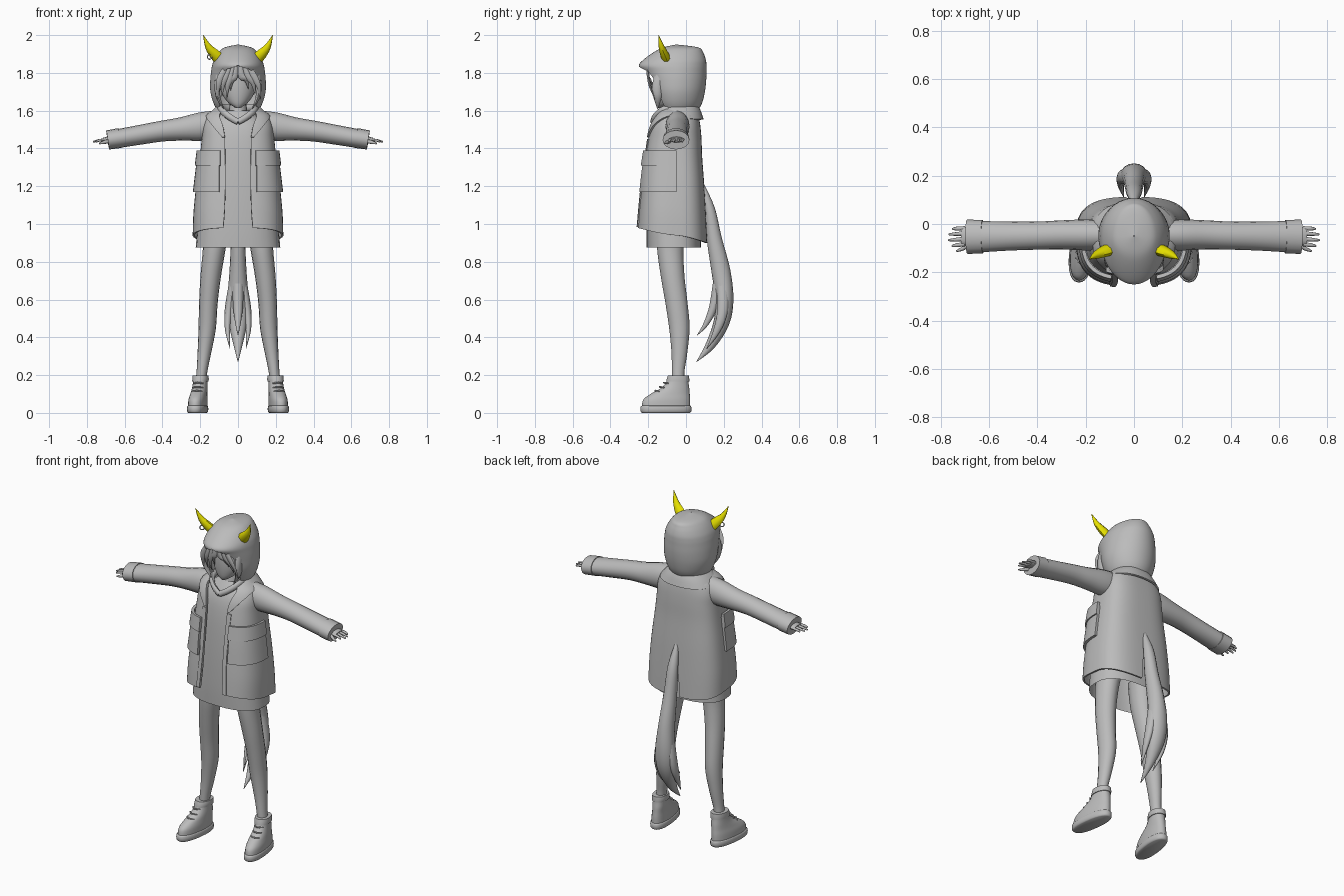
import bpy, bmesh, math
from mathutils import Vector


def material(name, rgb):
    m = bpy.data.materials.new(name)
    m.diffuse_color = (*rgb, 1)
    return m


GREY = material("cloth grey", (0.5, 0.5, 0.5))
YELLOW = material("horn yellow", (0.8, 0.75, 0.0))


def dense(rows, k):
    """Catmull-Rom interpolation of rows of numbers."""
    out = []
    for i in range(len(rows) - 1):
        a, b, c, d = (rows[max(i - 1, 0)], rows[i], rows[i + 1], rows[min(i + 2, len(rows) - 1)])
        for s in range(k):
            t = s / k
            out.append([0.5 * (2 * q + (r - p) * t + (2 * p - 5 * q + 4 * r - w) * t * t
                               + (3 * q - p - 3 * r + w) * t ** 3)
                        for p, q, r, w in zip(a, b, c, d)])
    return out + [list(rows[-1])]


def finish(name, rings, closed, caps, mirror, thick, mat, angle=50):
    bm = bmesh.new()
    grid = [[bm.verts.new(p) for p in ring] for ring in rings]
    n = len(grid[0])
    for a, b in zip(grid, grid[1:]):
        for j in range(n if closed else n - 1):
            k = (j + 1) % n
            bm.faces.new((a[j], a[k], b[k], b[j]))
    if caps:
        bm.faces.new(grid[0][::-1])
        bm.faces.new(grid[-1])
    me = bpy.data.meshes.new(name)
    bm.to_mesh(me)
    bm.free()
    me.materials.append(mat)
    ob = bpy.data.objects.new(name, me)
    bpy.context.collection.objects.link(ob)
    bpy.ops.object.select_all(action='DESELECT')
    ob.select_set(True)
    bpy.context.view_layer.objects.active = ob
    if mirror:
        m = ob.modifiers.new("mirror", 'MIRROR')
        m.use_clip = True
        m.merge_threshold = 0.002
        bpy.ops.object.modifier_apply(modifier=m.name)
    if thick:
        s = ob.modifiers.new("thickness", 'SOLIDIFY')
        s.thickness = thick
        bpy.ops.object.modifier_apply(modifier=s.name)
    bpy.ops.object.shade_smooth_by_angle(angle=math.radians(angle))
    return ob


def sweep(name, rows, n=16, k=4, ref=(1, 0, 0), mirror=True, caps=True, mat=GREY):
    """Oval tube; each row is x, y, z, radius along ref, radius across."""
    rows = dense(rows, k)
    pts = [Vector(r[:3]) for r in rows]
    rings = []
    for i, r in enumerate(rows):
        d = (pts[min(i + 1, len(pts) - 1)] - pts[max(i - 1, 0)]).normalized()
        u = Vector(ref)
        u = (u - d * u.dot(d)).normalized()
        v = d.cross(u)
        rings.append([pts[i] + u * max(r[3], 0.001) * math.cos(2 * math.pi * j / n)
                      + v * max(r[4], 0.001) * math.sin(2 * math.pi * j / n) for j in range(n)])
    return finish(name, rings, True, caps, mirror, 0, mat)


def stack(name, rows, n=28, k=4, power=1.0, caps=True, mirror=False):
    """Level slices; each row is z, x centre, x radius, front y, back y."""
    rings = []
    for z, cx, rx, yf, yb in dense(rows, k):
        ring = []
        for j in range(n):
            a = 2 * math.pi * j / n
            c, s = math.cos(a), math.sin(a)
            ring.append((cx + rx * math.copysign(abs(c) ** power, c),
                         (yf + yb) / 2 + (yb - yf) / 2 * math.copysign(abs(s) ** power, s), z))
        rings.append(ring)
    return finish(name, rings, True, caps, mirror, 0, GREY)


def half_shell(name, rows, n=24, k=4, power=1.0, cy=-0.05, off=0.0, thick=0.01):
    """Mirrored open garment; each row is z, x radius, front y, back y,
    front opening, back slit (negative: end at that x on the front), hem drop."""
    rings = []
    for z, rx, yf, yb, opening, slit, drop in dense(rows, k):
        rx, yf, yb = max(rx, 0.003) + off, yf - off, yb + off

        def ang(x):
            return math.asin(min(1, max(0, x) / rx) ** (1 / power))
        t0 = ang(opening)
        t1 = ang(-slit) if slit < -0.01 else math.pi - ang(slit)
        ring = []
        for j in range(n + 1):
            t = t0 + (t1 - t0) * j / n
            c = math.cos(t)
            reach = (cy - yf) if c > 0 else (yb - cy)
            x = rx * max(0, math.sin(t)) ** power
            ring.append((x if x > 1e-4 else 0, cy - reach * math.copysign(abs(c) ** power, c),
                         z - drop * (1 - c) / 2))
        rings.append(ring)
    return finish(name, rings, False, False, True, thick, GREY)


# Hood with pointed brim
half_shell("hood", [
    (1.595, .105, -.13, .06, .09, 0, 0), (1.64, .13, -.165, .085, .10, 0, 0),
    (1.70, .146, -.19, .10, .11, 0, 0), (1.76, .147, -.21, .107, .10, 0, 0),
    (1.81, .142, -.235, .108, .075, 0, 0), (1.84, .137, -.25, .108, 0, 0, 0),
    (1.87, .127, -.225, .105, 0, 0, 0), (1.91, .102, -.17, .09, 0, 0, 0),
    (1.935, .07, -.12, .065, 0, 0, 0), (1.95, .002, -.052, -.048, 0, 0, 0)], thick=.012)

# Head, neck and hair
stack("head", [(1.615, 0, .012, -.15, -.11), (1.64, 0, .05, -.162, -.06), (1.69, 0, .085, -.17, .0),
               (1.75, 0, .098, -.172, .04), (1.82, 0, .095, -.165, .05), (1.88, 0, .06, -.12, .02)])
stack("neck", [(1.53, 0, .06, -.12, .02), (1.66, 0, .04, -.10, .0)], n=16)
HAIR = [(-.09, .015), (-.065, .03), (-.04, .02), (-.02, .06), (.02, .07), (.055, .04), (.085, .015)]
for i, (x, cut) in enumerate(HAIR):
    bend = .035 if x > 0 else -.02
    sweep(f"hair_lock_{i}", [(x * .6, -.205, 1.84, .012, .008), (x, -.20, 1.78, .018, .008),
                             (x + bend * .7, -.19, 1.72 + cut * .6, .012, .007),
                             (x + bend, -.165, 1.645 + cut, .001, .001)], n=6, k=3, mirror=False)
sweep("side_hair", [(.10, -.13, 1.80, .02, .03), (.108, -.15, 1.73, .016, .03),
                    (.105, -.15, 1.67, .012, .022), (.075, -.15, 1.61, .002, .002)], n=8, k=3)

# Horns and ear ring
sweep("horn", [(.09, -.10, 1.865, .033, .024), (.125, -.115, 1.90, .029, .022),
               (.158, -.13, 1.94, .017, .015), (.184, -.145, 2.0, .001, .001)],
      n=8, k=3, mat=YELLOW)
bpy.ops.mesh.primitive_torus_add(major_radius=.013, minor_radius=.003, major_segments=16,
                                 minor_segments=6, location=(-.15, -.13, 1.885),
                                 rotation=(math.pi / 2, 0, .4))
bpy.context.object.name = "ear_ring"
bpy.context.object.data.materials.append(GREY)

# Dress and its folded neckline
stack("dress", [(.875, 0, .224, -.208, .08), (1.0, 0, .212, -.21, .075), (1.2, 0, .19, -.205, .07),
                (1.4, 0, .165, -.19, .06), (1.52, 0, .15, -.165, .05), (1.60, 0, .07, -.115, .03)],
      power=.8, caps=False)
sweep("neckline", [(.0, -.178, 1.54, .016, .012), (.05, -.162, 1.57, .018, .014),
                   (.09, -.115, 1.605, .02, .015), (.085, -.02, 1.615, .02, .015),
                   (0, .04, 1.61, .02, .015)], n=8, ref=(0, 0, 1))

# Open coat with a back slit
half_shell("coat", [
    (.98, .24, -.258, .112, .078, .035, .08), (1.08, .236, -.25, .106, .07, .022, .045),
    (1.2, .222, -.237, .097, .068, 0, 0), (1.35, .203, -.22, .086, .068, 0, 0),
    (1.45, .192, -.203, .082, .072, 0, 0), (1.52, .185, -.185, .076, .085, 0, 0),
    (1.575, .16, -.155, .066, .10, 0, 0), (1.61, .105, -.12, .055, .085, 0, 0)],
    power=.7, n=32)
# Front edge strips, pockets, flaps, lapels and collar sit just proud of the coat
half_shell("front_strip", [(.985, .24, -.258, .112, .077, -.1, 0), (1.2, .222, -.237, .097, .067, -.09, 0),
                           (1.45, .192, -.203, .082, .07, -.095, 0)], power=.7, off=.006, n=4)
half_shell("pocket", [(1.17, .226, -.24, .099, .10, -.24, 0), (1.27, .214, -.23, .092, .10, -.24, 0),
                      (1.37, .201, -.217, .085, .10, -.24, 0)], power=.7, off=.013, n=14, thick=.016)
half_shell("pocket_flap", [(1.31, .209, -.225, .09, .095, -.24, 0), (1.39, .199, -.213, .085, .095, -.24, 0)],
           power=.7, off=.02, n=14, thick=.016)
half_shell("lapel", [(1.46, .191, -.20, .08, .07, -.085, 0), (1.52, .186, -.185, .076, .08, -.135, 0),
                     (1.575, .162, -.155, .066, .098, -.17, 0), (1.61, .11, -.12, .055, .08, -.12, 0)],
           power=.7, off=.01, n=8)
half_shell("collar", [(1.565, .165, -.145, .085, .12, 0, .01), (1.595, .135, -.125, .072, .11, 0, 0),
                      (1.625, .105, -.11, .058, .09, 0, 0)], power=.85, off=.008)

# Sleeves and cuffs
sweep("sleeve", [(.12, -.045, 1.525, .062, .075), (.2, -.045, 1.515, .064, .075),
                 (.3, -.045, 1.503, .06, .062), (.4, -.048, 1.492, .058, .055),
                 (.52, -.05, 1.472, .06, .052), (.62, -.052, 1.455, .064, .05),
                 (.675, -.053, 1.447, .066, .048)], ref=(0, 1, 0))
sweep("cuff", [(.625, -.052, 1.455, .069, .053), (.69, -.053, 1.445, .071, .051)], ref=(0, 1, 0), k=2)

# Hands
sweep("palm", [(.66, -.05, 1.45, .03, .018), (.69, -.05, 1.447, .038, .016),
               (.715, -.05, 1.445, .038, .011)], n=12, ref=(0, 1, 0))
for i, (y, tip) in enumerate([(-.083, .752), (-.061, .768), (-.039, .766), (-.018, .75)]):
    sweep(f"finger_{i}", [(.70, y, 1.446, .009, .008), (.735, y * 1.06, 1.443, .008, .007),
                          (tip, y * 1.1, 1.435, .004, .004)], n=8, k=2, ref=(0, 1, 0))
sweep("thumb", [(.675, -.08, 1.44, .011, .01), (.71, -.103, 1.432, .009, .008),
                (.735, -.112, 1.426, .004, .004)], n=8, k=2, ref=(0, 0, 1))

# Legs
sweep("leg", [(.115, -.075, 1.0, .07, .08), (.126, -.083, .87, .06, .07), (.145, -.07, .72, .054, .062),
              (.157, -.05, .58, .049, .058), (.163, -.035, .45, .046, .054),
              (.178, -.035, .32, .036, .042), (.192, -.042, .21, .028, .033), (.2, -.04, .12, .03, .035)])

# Boots: sole, upper, cuff and laces, turned outward
boot = [
    stack("boot_sole", [(0, .205, .045, -.235, .02), (.008, .205, .052, -.243, .028),
                        (.032, .205, .052, -.243, .028), (.038, .205, .048, -.236, .022)],
          k=2, power=.85, mirror=False),
    stack("boot_upper", [(.034, .205, .048, -.236, .022), (.07, .204, .047, -.228, .022),
                         (.10, .202, .043, -.19, .02), (.13, .20, .04, -.135, .018),
                         (.16, .199, .038, -.105, .014), (.195, .198, .038, -.092, .012)], power=.9),
    stack("boot_cuff", [(.165, .199, .042, -.105, .018), (.18, .198, .043, -.102, .018),
                        (.198, .198, .041, -.096, .016)], k=2, power=.9)]
for i, (y, z) in enumerate([(-.165, .118), (-.14, .138), (-.118, .16)]):
    boot.append(sweep(f"lace_{i}", [(.175, y + .02, z - .004, .004, .004), (.202, y, z, .005, .005),
                                    (.229, y + .02, z - .004, .004, .004)],
                      n=6, k=3, ref=(0, 0, 1), mirror=False))
pivot = Vector((.2, -.04))
for ob in boot:
    for v in ob.data.vertices:
        dx, dy = v.co.x - pivot.x, v.co.y - pivot.y
        v.co.x = pivot.x + dx * math.cos(.13) - dy * math.sin(.13)
        v.co.y = pivot.y + dx * math.sin(.13) + dy * math.cos(.13)
    m = ob.modifiers.new("mirror", 'MIRROR')

# Tail with split tips
sweep("tail", [(0, .085, 1.21, .01, .01), (0, .125, 1.08, .03, .028), (0, .15, .92, .037, .04),
               (0, .185, .75, .045, .05), (0, .203, .6, .056, .048), (0, .188, .48, .05, .042),
               (0, .13, .36, .024, .026), (0, .055, .27, .001, .001)], mirror=False)
sweep("tail_side_tip", [(.025, .19, .7, .02, .03), (.048, .195, .55, .022, .03),
                        (.055, .165, .44, .014, .02), (.042, .11, .34, .001, .001)], n=10)
sweep("tail_front_tip", [(0, .17, .68, .03, .03), (0, .145, .56, .026, .024),
                         (0, .105, .47, .014, .014), (0, .058, .41, .001, .001)], n=10, mirror=False)
